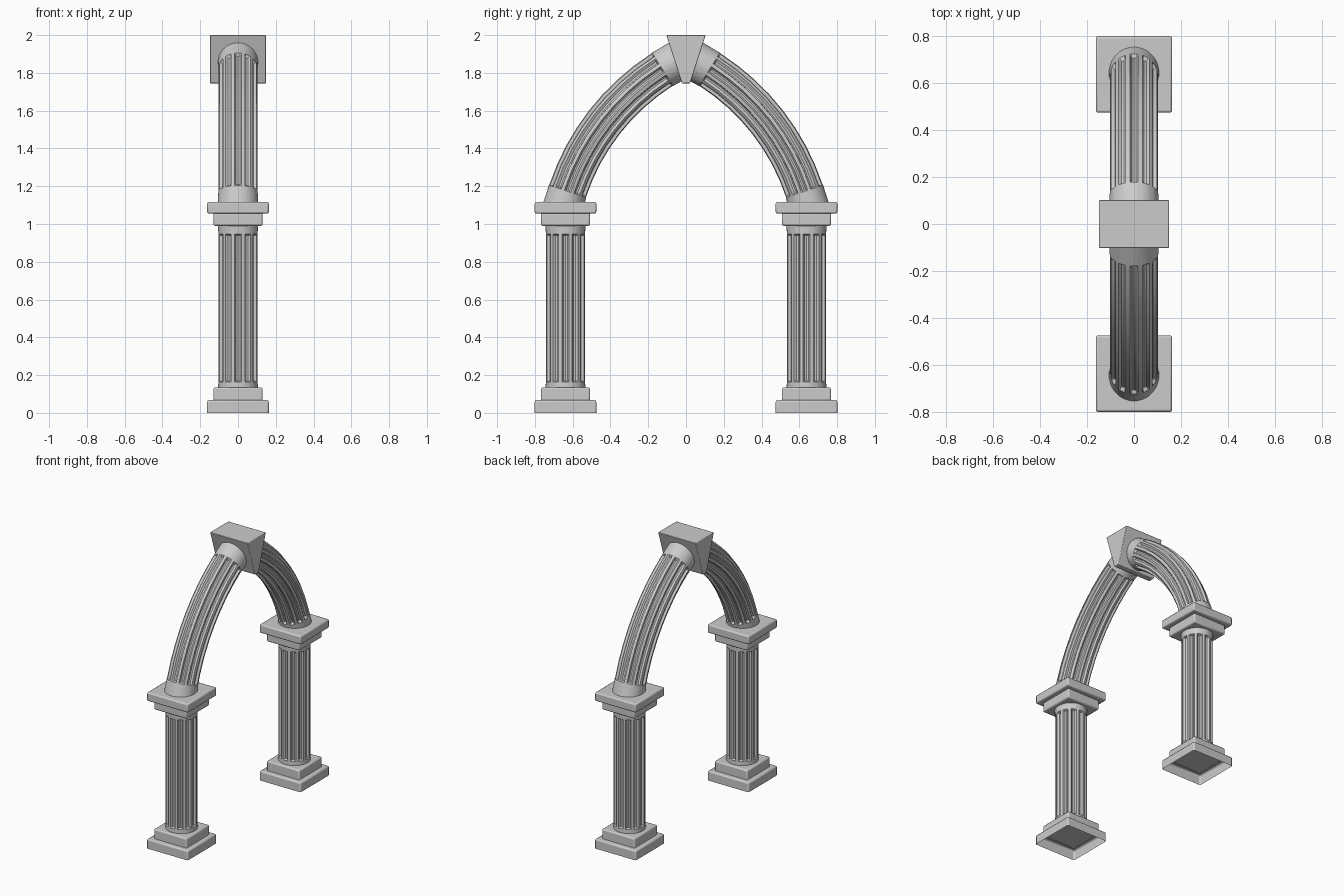
import bpy, bmesh
from math import sin, cos, radians, pi
from mathutils import Vector

if "Cube" in bpy.data.objects:
    bpy.data.objects.remove(bpy.data.objects["Cube"], do_unlink=True)

stone = bpy.data.materials.new("pale grey stone")
stone.use_nodes = True
stone.diffuse_color = (0.6, 0.6, 0.6, 1)
stone.node_tree.nodes["Principled BSDF"].inputs["Base Color"].default_value = (0.6, 0.6, 0.6, 1)

COLUMN_Y = 0.638
FLUTES = 12
RADIUS = 0.104


def finish(bm, name, angle=30, bevel=0):
    bmesh.ops.recalc_face_normals(bm, faces=bm.faces)
    mesh = bpy.data.meshes.new(name)
    bm.to_mesh(mesh)
    bm.free()
    mesh.materials.append(stone)
    obj = bpy.data.objects.new(name, mesh)
    bpy.context.collection.objects.link(obj)
    if bevel:
        mod = obj.modifiers.new("soft edges", "BEVEL")
        mod.width, mod.segments = bevel, 2
    bpy.ops.object.select_all(action="DESELECT")
    obj.select_set(True)
    bpy.context.view_layer.objects.active = obj
    bpy.ops.object.shade_smooth_by_angle(angle=radians(angle))
    return obj


def block(name, y, half, z0, z1, open_bottom=False, taper=None):
    """Square slab; taper gives (half depth at bottom, half depth at top)."""
    bm = bmesh.new()
    low, high = taper or (half, half)
    rings = [[bm.verts.new((sx * half, y + sy * d, z)) for sx, sy in
              ((-1, -1), (1, -1), (1, 1), (-1, 1))] for d, z in ((low, z0), (high, z1))]
    for i in range(4):
        j = (i + 1) % 4
        bm.faces.new((rings[0][i], rings[0][j], rings[1][j], rings[1][i]))
    bm.faces.new(rings[1])
    if not open_bottom:
        bm.faces.new(rings[0])
    return finish(bm, name, bevel=0.004 if taper else 0.009)


def section(depth, radius):
    """Ring of (side, out) offsets with scalloped flutes of the given depth."""
    pitch = 2 * pi / FLUTES
    points = []
    for k in range(FLUTES):
        for offset, dip in ((-0.33, 0), (-0.2, 0.8), (0, 1), (0.2, 0.8), (0.33, 0)):
            a = (k + offset) * pitch
            r = radius - depth * dip
            points.append((r * sin(a), r * cos(a)))
    return points


def sweep(name, stations):
    """Skin fluted sections; a station is (centre, outward, depth, radius)."""
    bm = bmesh.new()
    rings = []
    for centre, out, depth, radius in stations:
        rings.append([bm.verts.new(centre + Vector((s, 0, 0)) + out * o)
                      for s, o in section(depth, radius)])
    for a, b in zip(rings, rings[1:]):
        for i in range(len(a)):
            j = (i + 1) % len(a)
            bm.faces.new((a[i], a[j], b[j], b[i]))
    bm.faces.new(rings[0])
    bm.faces.new(rings[-1])
    return finish(bm, name)


def arc_station(side, degrees, depth, radius):
    t = radians(degrees)
    out = Vector((0, side * cos(t), sin(t)))
    centre = Vector((0, -side * 0.527, 0.793)) + out * 1.215
    return centre, out, depth, radius


for side, label in ((-1, "front"), (1, "back")):
    y = side * COLUMN_Y
    # Stepped base, open underneath
    block(label + "_base_plinth", y, 0.163, 0, 0.067, True)
    block(label + "_base_step", y, 0.13, 0.06, 0.135, True)
    # Fluted shaft with plain collars
    out = Vector((0, side, 0))
    sweep(label + "_shaft", [(Vector((0, y, z)), out, d, r) for z, d, r in (
        (0.12, 0, 0.106), (0.163, 0, RADIUS), (0.17, 0.018, RADIUS),
        (0.94, 0.018, RADIUS), (0.947, 0, RADIUS), (1.0, 0, 0.106))])
    # Stepped capital
    block(label + "_capital_step", y, 0.13, 0.99, 1.06)
    block(label + "_capital_slab", y, 0.163, 1.055, 1.117)
    # Curved fluted rib
    steps = 8
    bend = [arc_station(side, 18.6 + (57.2 - 18.6) * i / steps, 0.018, RADIUS)
            for i in range(steps + 1)]
    sweep(label + "_arch_rib",
          [arc_station(side, 13, 0, 0.109), arc_station(side, 18.2, 0, RADIUS)] + bend +
          [arc_station(side, 57.6, 0, RADIUS), arc_station(side, 63, 0, 0.106)])

# Wedge keystone at the crown
block("keystone", 0, 0.149, 1.745, 2.0, taper=(0.022, 0.104))
